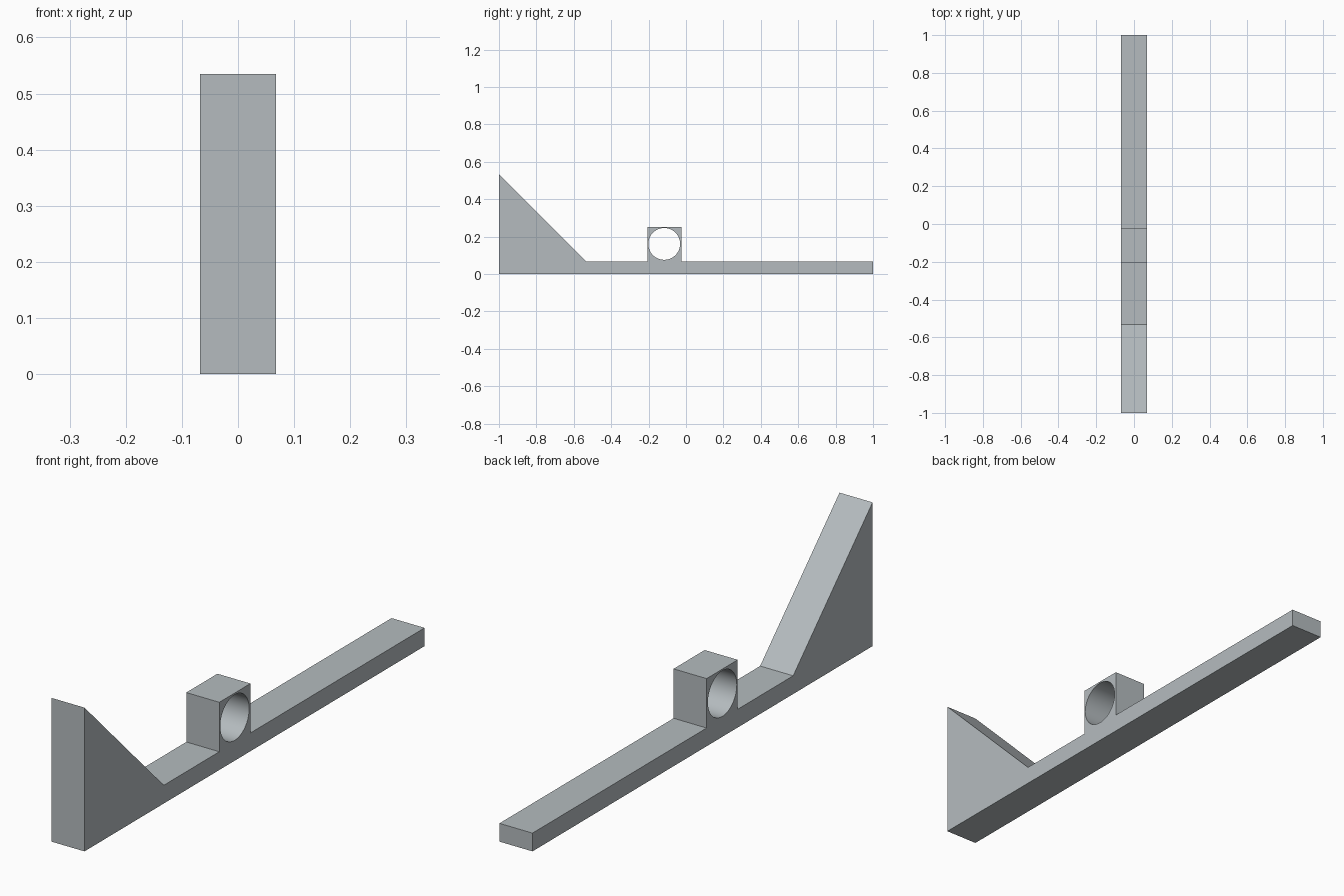
import bpy, bmesh, math
from mathutils import Matrix

cube = bpy.data.objects.get("Cube")
if cube:
    bpy.data.objects.remove(cube, do_unlink=True)

HALF_WIDTH = 0.068
BAR_TOP = 0.068
BLOCK_FRONT, BLOCK_BACK, BLOCK_TOP = -0.207, -0.024, 0.252
HOLE_Y, HOLE_Z, HOLE_RADIUS = -0.1165, 0.161, 0.085

grey = bpy.data.materials.new("light grey")
grey.use_nodes = True
colour = (0.46, 0.50, 0.52, 1.0)
grey.diffuse_color = colour
grey.node_tree.nodes["Principled BSDF"].inputs["Base Color"].default_value = colour


def make_object(name, bm):
    bmesh.ops.recalc_face_normals(bm, faces=bm.faces)
    mesh = bpy.data.meshes.new(name)
    bm.to_mesh(mesh)
    bm.free()
    mesh.materials.append(grey)
    obj = bpy.data.objects.new(name, mesh)
    bpy.context.collection.objects.link(obj)
    return obj


# Side outline (y, z): wedge, flat bar and raised square block in one body
outline = [(-1, 0), (1, 0), (1, BAR_TOP),
           (BLOCK_BACK, BAR_TOP), (BLOCK_BACK, BLOCK_TOP),
           (BLOCK_FRONT, BLOCK_TOP), (BLOCK_FRONT, BAR_TOP),
           (-0.533, BAR_TOP), (-1, 0.535)]
bm = bmesh.new()
face = bm.faces.new([bm.verts.new((-HALF_WIDTH, y, z)) for y, z in outline])
extruded = bmesh.ops.extrude_face_region(bm, geom=[face])["geom"]
bmesh.ops.translate(bm, vec=(2 * HALF_WIDTH, 0, 0),
                    verts=[g for g in extruded if isinstance(g, bmesh.types.BMVert)])
body = make_object("sight_bar", bm)

# Round cutter for the hole through the block
bm = bmesh.new()
bmesh.ops.create_cone(bm, cap_ends=True, segments=64, radius1=HOLE_RADIUS,
                      radius2=HOLE_RADIUS, depth=4 * HALF_WIDTH,
                      matrix=Matrix.Translation((0, HOLE_Y, HOLE_Z))
                      @ Matrix.Rotation(math.pi / 2, 4, "Y"))
cutter = make_object("hole_cutter", bm)
cutter.hide_render = True

# Cut the hole, then drop the cutter
cut = body.modifiers.new("round_hole", "BOOLEAN")
cut.operation = "DIFFERENCE"
cut.solver = "EXACT"
cut.object = cutter
bpy.context.view_layer.objects.active = body
body.select_set(True)
bpy.ops.object.modifier_apply(modifier=cut.name)
bpy.data.objects.remove(cutter, do_unlink=True)

# Smooth the bore while keeping every other edge sharp
bpy.ops.object.shade_smooth_by_angle(angle=math.radians(30))
